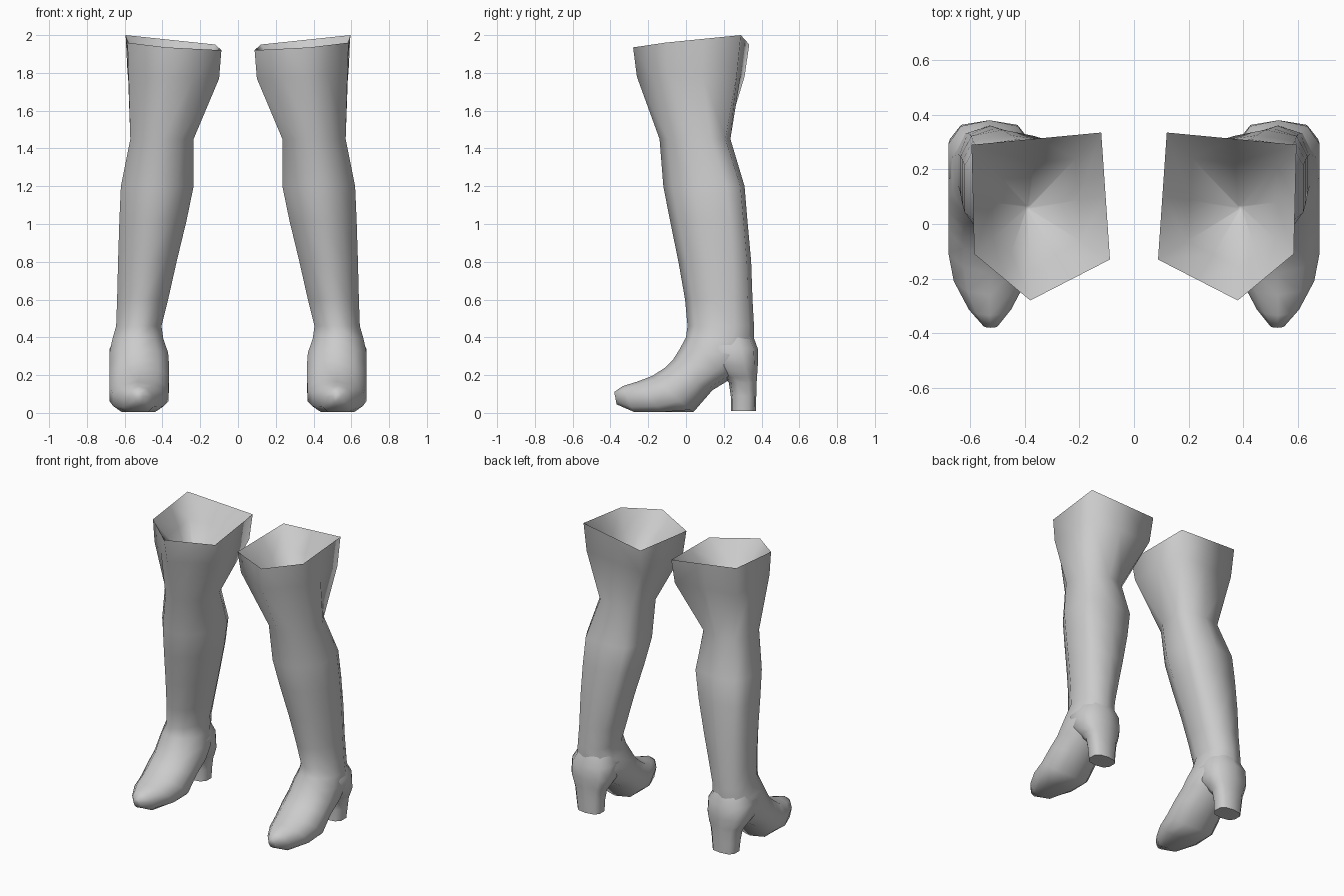
import bpy, bmesh, math
from mathutils import Vector

if "Cube" in bpy.data.objects:
    bpy.data.objects.remove(bpy.data.objects["Cube"], do_unlink=True)

# One grey leather for everything
leather = bpy.data.materials.new("grey_leather")
leather.use_nodes = True
GREY = (0.6, 0.6, 0.6, 1)
leather.diffuse_color = GREY
leather.node_tree.nodes["Principled BSDF"].inputs["Base Color"].default_value = GREY

SIDES = 10


def ring(front, back, x0, x1, front_power, back_power):
    """Ten-sided section between a front and a back (y, z) point, x0 to x1 wide.
    A power under 1 makes that half squarer, over 1 makes it slimmer."""
    pts = []
    for i in range(SIDES):
        a = 2 * math.pi * i / SIDES
        c, s = math.cos(a), math.sin(a) / math.sin(math.radians(72))
        power = front_power if c > 0 else back_power
        s = math.copysign(min(1, abs(s)) ** power, s)
        c = math.copysign(abs(c) ** power, c)
        t = (1 - c) / 2
        y = front[0] + (back[0] - front[0]) * t
        z = front[1] + (back[1] - front[1]) * t
        pts.append(Vector(((x0 + x1) / 2 + s * (x1 - x0) / 2, y, max(z, 0.005))))
    return pts


def pentagon(corners):
    """Ten points: the five corners and the middles between them."""
    pts = []
    for i, p in enumerate(corners):
        p, q = Vector(p), Vector(corners[(i + 1) % 5])
        pts += [p, (p + q) / 2]
    return pts


def loft(name, rings, side, angle, inward=False):
    """Skin the rings from top to bottom and close the bottom."""
    bm = bmesh.new()
    loops = [[bm.verts.new((p.x * side, p.y, p.z)) for p in r] for r in rings]
    for a, b in zip(loops, loops[1:]):
        for i in range(SIDES):
            j = (i + 1) % SIDES
            bm.faces.new([a[i], b[i], b[j], a[j]])
    bm.faces.new(loops[-1][::-1])
    if (side < 0) != inward:
        bmesh.ops.reverse_faces(bm, faces=bm.faces[:])
    mesh = bpy.data.meshes.new(name)
    bm.to_mesh(mesh)
    bm.free()
    mesh.materials.append(leather)
    ob = bpy.data.objects.new(name, mesh)
    bpy.context.collection.objects.link(ob)
    bpy.ops.object.select_all(action='DESELECT')
    ob.select_set(True)
    bpy.context.view_layer.objects.active = ob
    bpy.ops.object.shade_smooth_by_angle(angle=math.radians(angle))


# Five-cornered rim, and the narrower cuff below it
rim = pentagon([(0.38, -0.28, 1.935), (0.585, -0.11, 1.96), (0.595, 0.29, 2.0),
                (0.12, 0.335, 1.95), (0.088, -0.13, 1.92)])
cuff = pentagon([(0.37, -0.26, 1.78), (0.58, -0.10, 1.80), (0.585, 0.27, 1.80),
                 (0.13, 0.31, 1.78), (0.10, -0.11, 1.77)])

# Lining: the rim drawn in towards a low middle point
pit = Vector((0.39, 0.06, 1.60))
lining = [[p.lerp(pit, t) for p in rim] for t in (0, 0.35, 0.97)]

# Leg sections, downwards: z, front y, back y, inner x, outer x, back power
leg = [(1.45, -0.14, 0.235, 0.235, 0.57, 0.7),
       (1.20, -0.12, 0.31, 0.235, 0.62, 0.5),
       (1.02, -0.085, 0.325, 0.272, 0.628, 0.5),
       (0.80, -0.04, 0.345, 0.325, 0.635, 0.6),
       (0.60, -0.005, 0.352, 0.37, 0.64, 0.7),
       (0.46, 0.008, 0.36, 0.405, 0.645, 0.75)]

# Foot sections, from ankle to toe: upper point, lower point, inner x, outer x
foot = [((0.0, 0.40), (0.36, 0.37), 0.395, 0.665),
        ((-0.035, 0.335), (0.35, 0.29), 0.37, 0.68),
        ((-0.07, 0.28), (0.27, 0.20), 0.365, 0.68),
        ((-0.11, 0.24), (0.14, 0.12), 0.365, 0.68),
        ((-0.18, 0.195), (0.04, 0.00), 0.368, 0.68),
        ((-0.26, 0.165), (-0.11, -0.025), 0.395, 0.66),
        ((-0.335, 0.142), (-0.27, -0.02), 0.45, 0.605),
        ((-0.38, 0.11), (-0.367, 0.045), 0.50, 0.55)]

# Heel counter narrowing into the heel block, in the same form as the leg
heel = [(0.45, 0.08, 0.34, 0.43, 0.62, 0.9),
        (0.34, 0.08, 0.38, 0.38, 0.68, 0.75),
        (0.25, 0.13, 0.38, 0.385, 0.675, 0.7),
        (0.19, 0.20, 0.376, 0.41, 0.645, 0.7),
        (0.16, 0.227, 0.374, 0.425, 0.63, 0.7),
        (0.09, 0.237, 0.372, 0.435, 0.62, 0.7),
        (0.01, 0.237, 0.37, 0.44, 0.61, 0.7)]

for side, word in ((1, "left"), (-1, "right")):
    shaft = [ring((f, z), (b, z), x0, x1, 1.2, p) for z, f, b, x0, x1, p in leg]
    shoe = [ring(u, l, x0, x1, 0.95, 0.85) for u, l, x0, x1 in foot]
    loft(word + "_boot", [rim, cuff] + shaft + shoe, side, 180)
    loft(word + "_lining", lining, side, 180, inward=True)
    block = [ring((f, z), (b, z), x0, x1, 0.8, p) for z, f, b, x0, x1, p in heel]
    loft(word + "_heel", block, side, 60)
